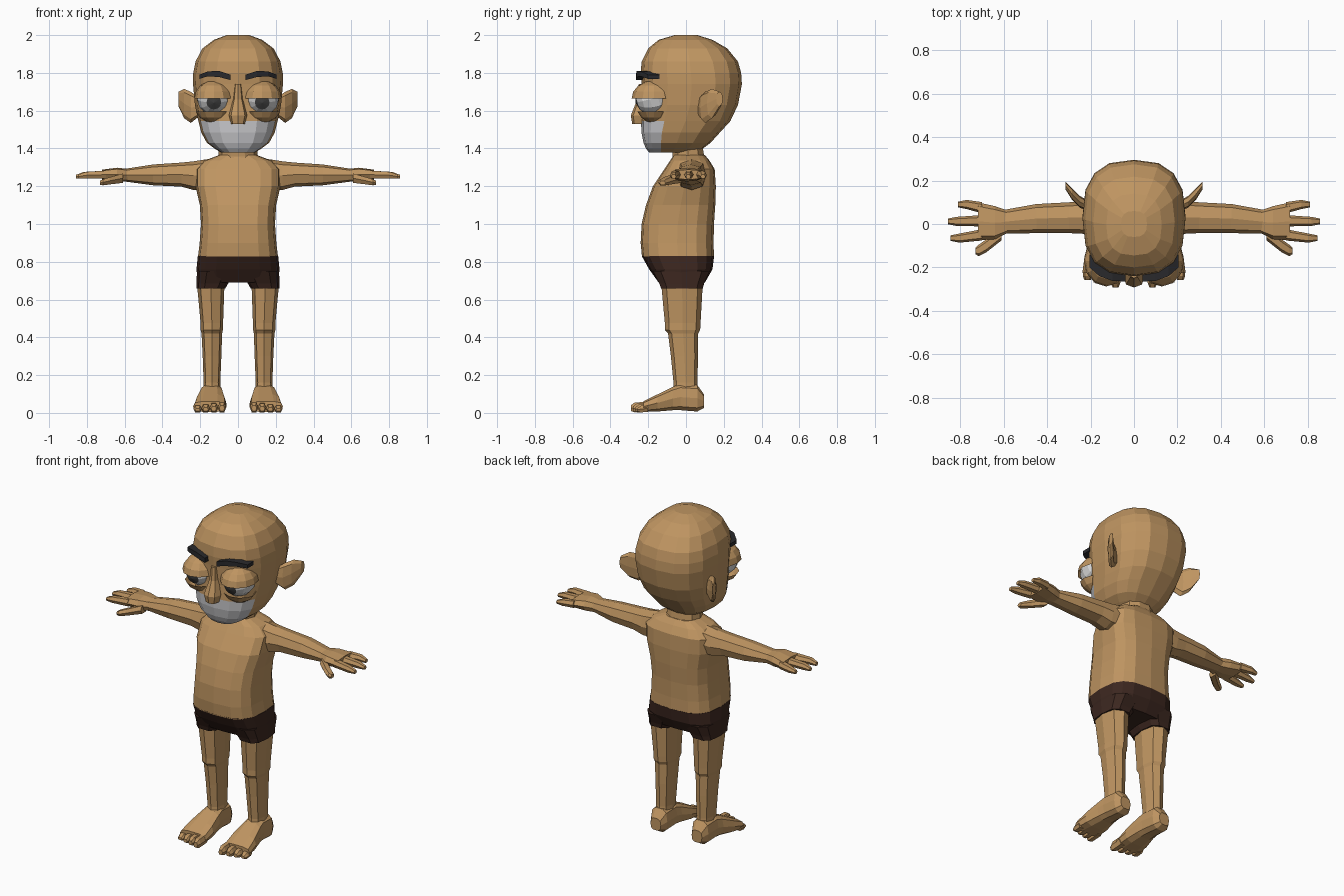
import bpy, bmesh, math
from mathutils import Matrix, Vector


def material(name, r, g, b):
    m = bpy.data.materials.new(name)
    m.diffuse_color = (r, g, b, 1)
    return m


SKIN = material("tan_skin", 0.52, 0.30, 0.12)
BEARD = material("grey_beard", 0.58, 0.58, 0.60)
WHITE = material("eye_white", 0.68, 0.68, 0.68)
PUPIL = material("dark_grey_pupil", 0.05, 0.05, 0.05)
BROW = material("black_brow", 0.022, 0.022, 0.025)
SHORTS = material("dark_brown_shorts", 0.045, 0.020, 0.014)


def finish(name, bm, mats, rule=None):
    bmesh.ops.recalc_face_normals(bm, faces=bm.faces)
    if rule:
        for f in bm.faces:
            f.material_index = rule(f.calc_center_median())
    me = bpy.data.meshes.new(name)
    bm.to_mesh(me)
    bm.free()
    for m in mats:
        me.materials.append(m)
    ob = bpy.data.objects.new(name, me)
    bpy.context.collection.objects.link(ob)
    return ob


def loft(name, axis, rings, mats, n=8, p=2.5, s=1, rule=None, turn=0.0):
    """Skin superellipse rings (position, a0, a1, b0, b1) along an axis; s=-1 mirrors in x."""
    bm = bmesh.new()
    loops = []
    for pos, a0, a1, b0, b1 in rings:
        loop = []
        for i in range(n):
            t = 2 * math.pi * (i + turn) / n
            c, d = math.cos(t), math.sin(t)
            a = (a0 + a1) / 2 + (a1 - a0) / 2 * math.copysign(abs(c) ** (2 / p), c)
            b = (b0 + b1) / 2 + (b1 - b0) / 2 * math.copysign(abs(d) ** (2 / p), d)
            v = {"x": (pos, a, b), "y": (a, pos, b), "z": (a, b, pos)}[axis]
            loop.append(bm.verts.new((v[0] * s, v[1], v[2])))
        loops.append(loop)
    for l0, l1 in zip(loops, loops[1:]):
        for i in range(n):
            j = (i + 1) % n
            bm.faces.new((l0[i], l0[j], l1[j], l1[i]))
    bm.faces.new(loops[0])
    bm.faces.new(loops[-1])
    return finish(name, bm, mats, rule)


def ball(name, centre, radii, mats, seg=12, rows=8, tilt=0.0, rule=None, keep=None):
    """Low-poly ellipsoid; keep(z) removes faces that are not wanted."""
    bm = bmesh.new()
    bmesh.ops.create_uvsphere(bm, u_segments=seg, v_segments=rows, radius=1,
                              matrix=Matrix.Rotation(tilt, 4, "X"))
    bmesh.ops.transform(bm, verts=bm.verts,
                        matrix=Matrix.Translation(centre) @ Matrix.Diagonal((*radii, 1)))
    if keep:
        gone = [f for f in bm.faces if not keep(f.calc_center_median().z)]
        bmesh.ops.delete(bm, geom=gone, context="FACES")
    return finish(name, bm, mats, rule)


def wide(rows):
    """Symmetric rows (z, half width, front y, back y) to loft rings."""
    return [(z, -w, w, f, b) for z, w, f, b in rows]


# Head with beard on the lower front faces
loft("head", "z", wide([
    (1.378, .09, -.195, .05), (1.40, .125, -.212, .09), (1.43, .165, -.225, .13),
    (1.485, .195, -.236, .18), (1.545, .21, -.238, .235), (1.63, .228, -.232, .275),
    (1.74, .238, -.235, .296), (1.80, .237, -.24, .292), (1.86, .225, -.235, .275),
    (1.93, .188, -.20, .218), (1.975, .128, -.145, .14), (2.0, .06, -.06, .06)]),
    [SKIN, BEARD], n=16, p=2.6,
    rule=lambda c: 1 if c.y < -.12 and 1.38 < c.z < 1.545 else 0)

# Nose and neck
loft("nose", "z", wide([(1.74, .018, -.25, -.19), (1.66, .026, -.258, -.19),
                        (1.575, .048, -.292, -.19), (1.53, .036, -.285, -.19)]), [SKIN], n=8)
loft("neck", "z", wide([(1.30, .125, -.08, .12), (1.36, .105, -.075, .10),
                        (1.42, .10, -.08, .09)]), [SKIN], n=10, p=2.2)

# Torso and shorts
loft("torso", "z", wide([
    (.825, .212, -.233, .148), (.90, .203, -.24, .146), (1.0, .196, -.235, .148),
    (1.10, .202, -.212, .155), (1.20, .225, -.175, .158), (1.29, .225, -.115, .152),
    (1.335, .18, -.085, .125), (1.365, .10, -.065, .10)]), [SKIN], n=16, p=3)
loft("shorts", "z", wide([(.69, .212, -.145, .10), (.76, .22, -.195, .14),
                          (.83, .213, -.234, .149)]), [SHORTS], n=16, p=3)

for side, s in (("left", 1), ("right", -1)):
    # Eye, lids and brow
    c = Vector((s * .128, -.17, 1.665))
    ball("eye_" + side, c, (.09, .10, .09), [WHITE, PUPIL], 12, 7, math.radians(105),
         rule=lambda f: 1 if f.y < -.25 and abs(f.x - s * .128) < .03
         and abs(f.z - 1.642) < .03 else 0)
    ball("upper_lid_" + side, c, (.103, .118, .095), [SKIN], 12, 8, keep=lambda z: z > 1.665)
    ball("lower_lid_" + side, c + Vector((0, 0, -.03)), (.105, .095, .10), [SKIN], 12, 8,
         keep=lambda z: z < 1.585)
    loft("eyebrow_" + side, "x", [
        (.04, -.265, -.22, 1.762, 1.79), (.10, -.262, -.21, 1.778, 1.81),
        (.16, -.24, -.18, 1.782, 1.808), (.205, -.20, -.14, 1.768, 1.79)],
        [BROW], n=4, p=2000, s=s, turn=.5)

    # Ear sweeping back and out
    loft("ear_" + side, "x", [
        (.20, .055, .10, 1.575, 1.665), (.25, .075, .13, 1.535, 1.70),
        (.285, .11, .165, 1.56, 1.715), (.316, .16, .195, 1.625, 1.70)], [SKIN], n=8, s=s)

    # Arm, palm, fingers and thumb
    loft("arm_" + side, "x", [
        (.15, -.05, .11, 1.18, 1.345), (.235, -.045, .105, 1.18, 1.332),
        (.30, -.042, .10, 1.198, 1.325), (.45, -.042, .092, 1.205, 1.315),
        (.60, -.045, .065, 1.225, 1.292)], [SKIN], n=8, s=s)
    loft("palm_" + side, "x", [
        (.585, -.043, .063, 1.225, 1.292), (.64, -.07, .082, 1.225, 1.298),
        (.72, -.075, .10, 1.235, 1.288)], [SKIN], n=8, p=3, s=s)
    for k, (y0, y1, tip) in enumerate([(.075, .09, .812), (.015, .012, .857), (-.05, -.065, .845)]):
        loft(f"finger_{k + 1}_{side}", "x", [
            (.70, y0 - .026, y0 + .026, 1.238, 1.285),
            (tip - .04, y1 - .021, y1 + .021, 1.238, 1.278),
            (tip, y1 - .013, y1 + .013, 1.24, 1.262)], [SKIN], n=6, s=s)
    loft("thumb_" + side, "x", [
        (.61, -.075, -.01, 1.215, 1.27), (.68, -.13, -.07, 1.207, 1.25),
        (.715, -.148, -.095, 1.203, 1.238), (.73, -.14, -.108, 1.205, 1.23)], [SKIN], n=6, s=s)

    # Shorts leg, bare leg with knee
    loft("shorts_leg_" + side, "z", [
        (.658, .068, .22, -.135, .092), (.685, .052, .219, -.145, .10),
        (.75, .02, .218, -.18, .13)], [SHORTS], n=10, p=3, s=s)
    loft("leg_" + side, "z", [
        (.10, .09, .185, -.07, .065), (.16, .094, .182, -.066, .06),
        (.30, .088, .187, -.08, .064), (.42, .084, .193, -.095, .064),
        (.44, .08, .198, -.112, .075), (.475, .079, .198, -.112, .077),
        (.67, .072, .216, -.13, .088)], [SKIN], n=8, s=s)

    # Foot and four toes
    loft("foot_" + side, "y", [
        (.095, .105, .175, .025, .10), (.06, .085, .195, .005, .15),
        (-.03, .08, .20, .012, .155), (-.07, .075, .207, .012, .14),
        (-.15, .062, .228, .006, .10), (-.225, .06, .238, .005, .062)], [SKIN], n=10, p=3, s=s)
    for k in range(4):
        x, tip, h = .085 + .043 * k, -.292 + .011 * k, .062 - .006 * k
        loft(f"toe_{k + 1}_{side}", "y", [
            (-.20, x - .022, x + .022, .004, h), (tip + .02, x - .022, x + .022, 0, h - .004),
            (tip, x - .014, x + .014, .008, h - .02)], [SKIN], n=6, s=s)
